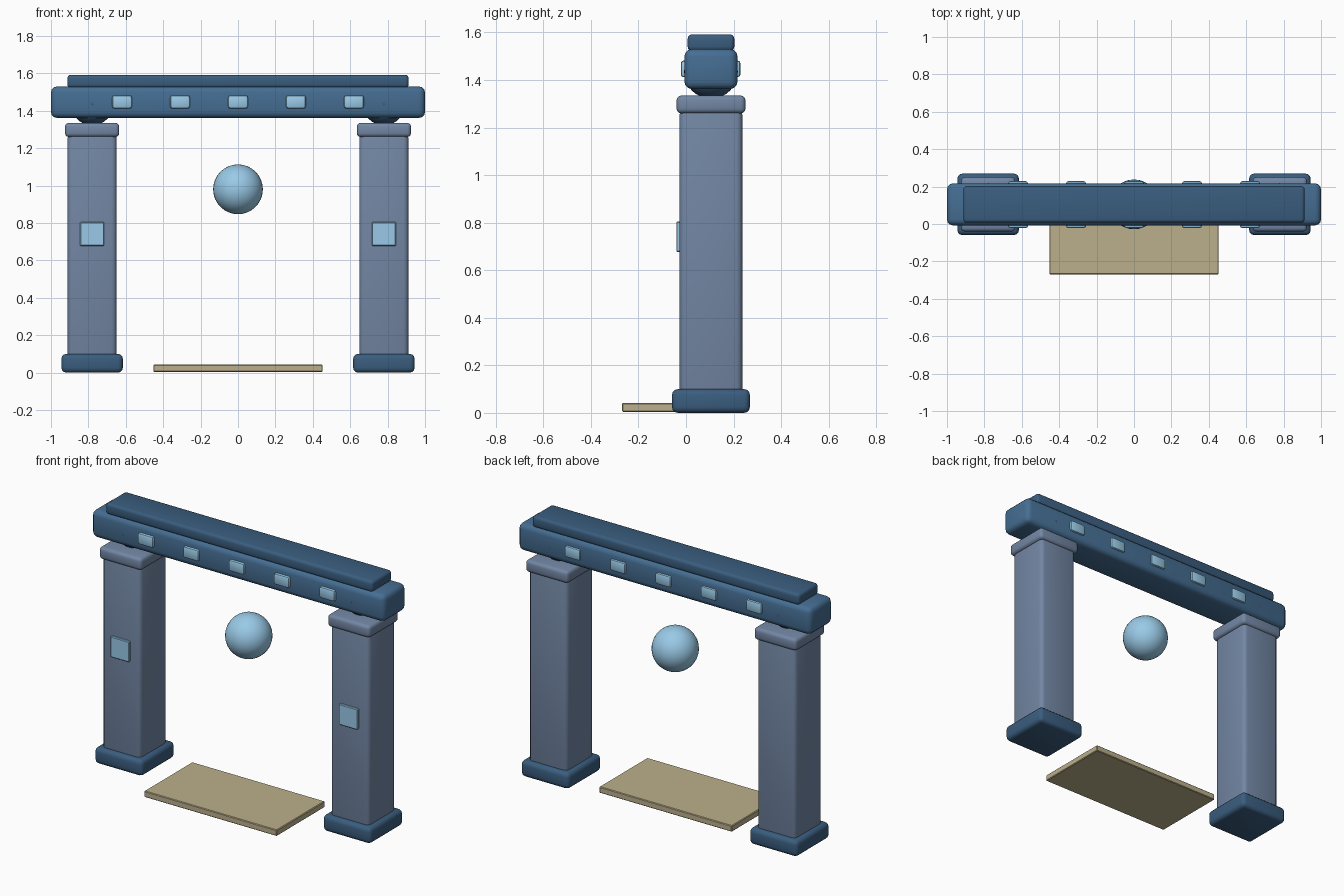
import bpy

if "Cube" in bpy.data.objects:
    bpy.data.objects.remove(bpy.data.objects["Cube"])

def make_mat(name, rgb):
    m = bpy.data.materials.new(name)
    m.diffuse_color = (*rgb, 1)
    m.use_nodes = True
    m.node_tree.nodes["Principled BSDF"].inputs["Base Color"].default_value = m.diffuse_color
    return m

STONE = make_mat("slate_stone", (0.17, 0.24, 0.37))
BLUE = make_mat("beam_blue", (0.06, 0.155, 0.29))
DARK = make_mat("dark_blue", (0.042, 0.11, 0.21))
GLOW = make_mat("pale_blue", (0.32, 0.59, 0.80))
TAN = make_mat("sand", (0.50, 0.43, 0.26))

def finish(name, mat):
    ob = bpy.context.object
    ob.name = ob.data.name = name
    ob.data.materials.append(mat)
    return ob

def box(name, x, y, z, mat, bevel=0.0, segs=3):
    """Box from (min, max) ranges, with optional rounded edges."""
    mid = [(r[0] + r[1]) / 2 for r in (x, y, z)]
    bpy.ops.mesh.primitive_cube_add(size=1, location=mid)
    bpy.context.object.scale = [r[1] - r[0] for r in (x, y, z)]
    bpy.ops.object.transform_apply(location=False, rotation=False, scale=True)
    ob = finish(name, mat)
    if bevel:
        mod = ob.modifiers.new("rounded_edges", 'BEVEL')
        mod.width, mod.segments = bevel, segs
        bpy.ops.object.modifier_apply(modifier=mod.name)
        bpy.ops.object.shade_smooth_by_angle()
    return ob

def ball(name, loc, r, mat):
    bpy.ops.mesh.primitive_uv_sphere_add(segments=32, ring_count=16, radius=r, location=loc)
    ob = finish(name, mat)
    bpy.ops.object.shade_smooth()
    return ob

def span(c, half):
    return (c - half, c + half)

YC = 0.105  # depth centre of the gate

# Pillars with base, cap, ball joint and front panel
for side, s in (("left", -1), ("right", 1)):
    x = 0.78 * s
    box(side + "_base", span(x, 0.164), span(YC, 0.164), (0, 0.10), DARK, 0.025)
    box(side + "_pillar", span(x, 0.131), span(YC, 0.132), (0.02, 1.28), STONE, 0.026)
    box(side + "_cap", span(x, 0.145), span(YC, 0.145), (1.26, 1.335), STONE, 0.02)
    ball(side + "_joint", (x, YC, 1.435), 0.113, DARK)
    box(side + "_panel", span(x, 0.064), (-0.041, 0.0), (0.677, 0.805), GLOW, 0.004, 1)

# Lintel beam and its top slab
box("lintel_beam", (-1, 1), span(YC, 0.112), (1.362, 1.53), BLUE, 0.032)
box("top_slab", (-0.912, 0.912), span(YC, 0.098), (1.522, 1.592), DARK, 0.018)

# Studs along the front and back of the beam
for i in range(5):
    xs = (i - 2) * 0.31
    for face, y in (("front", (-0.022, 0.02)), ("back", (0.19, 0.229))):
        box(f"{face}_stud_{i + 1}", span(xs, 0.053), y, (1.412, 1.482), GLOW, 0.012, 2)

# Floating orb and floor plate
ball("orb", (0, YC, 0.98), 0.133, GLOW)
box("floor_plate", (-0.453, 0.453), (-0.269, 0.20), (0.004, 0.042), TAN, 0.004, 1)
